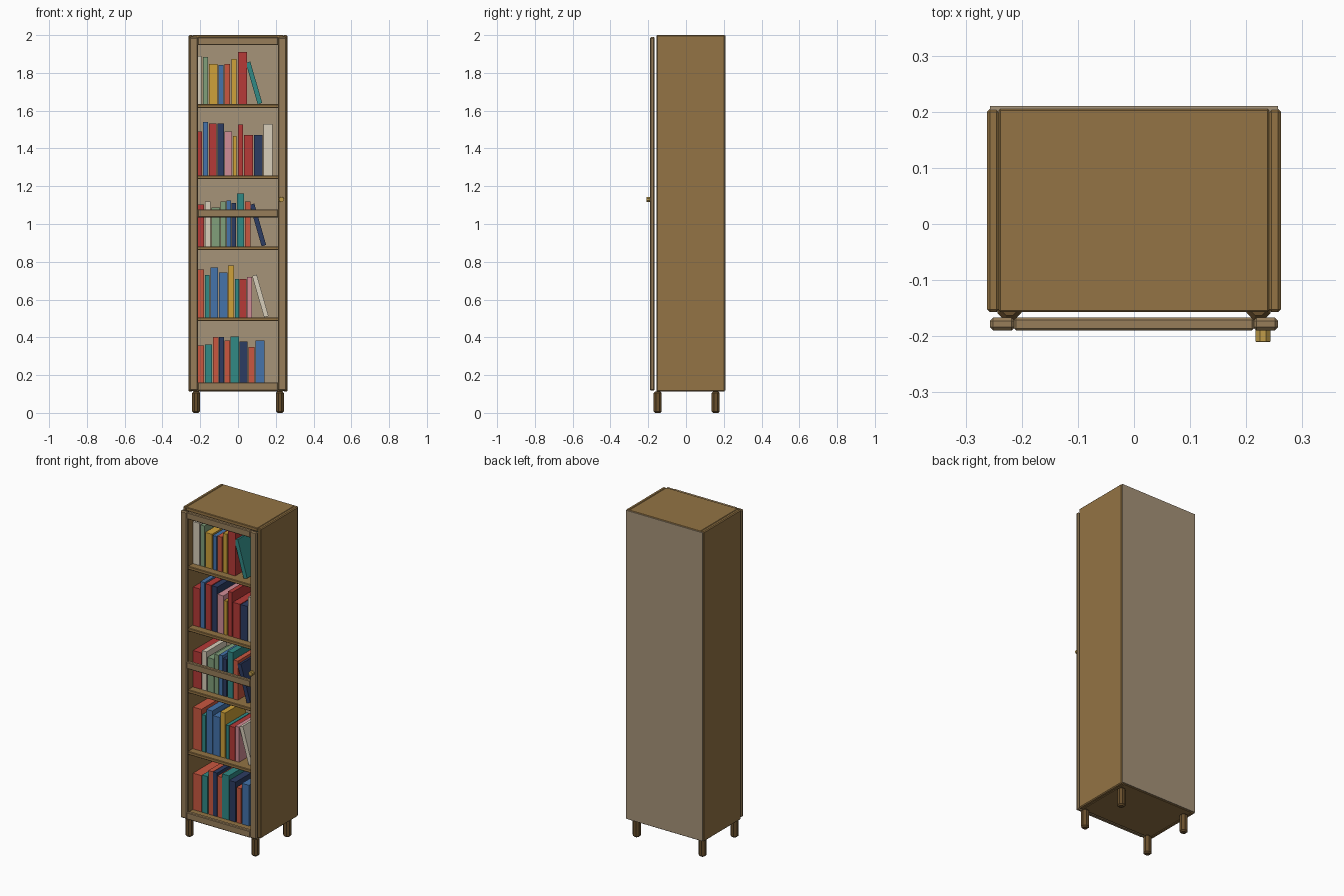
import bpy
from math import radians, pi
from mathutils import Matrix

if "Cube" in bpy.data.objects:
    bpy.data.objects.remove(bpy.data.objects["Cube"])


def mat(name, r, g, b):
    """Material from 0-255 display colour."""
    m = bpy.data.materials.new(name)
    m.diffuse_color = tuple((c / 255) ** 2.2 for c in (r, g, b)) + (1,)
    m.use_nodes = True
    m.node_tree.nodes["Principled BSDF"].inputs["Base Color"].default_value = m.diffuse_color
    return m


WOOD = mat("wood", 146, 115, 70)
DOOR = mat("door_wood", 150, 125, 90)
BACK = mat("back_board", 165, 146, 120)
DARK = mat("leg_wood", 104, 80, 48)
BRASS = mat("brass", 190, 155, 75)
BOOK = {k: mat(n, *c) for k, n, c in [
    ("r", "red", (180, 60, 58)), ("o", "orange", (200, 88, 66)),
    ("y", "yellow", (205, 160, 60)), ("b", "blue", (70, 115, 170)),
    ("n", "navy", (48, 62, 98)), ("t", "teal", (52, 136, 132)),
    ("g", "green", (128, 158, 122)), ("p", "pink", (208, 140, 150)),
    ("w", "cream", (215, 205, 185))]}


def bevel(ob, width):
    m = ob.modifiers.new("edge", 'BEVEL')
    m.width, m.segments = width, 1
    m.limit_method = 'ANGLE'
    m.angle_limit = radians(50)


def box(name, x, y, z, material, edge=0.0):
    """Box from (min, max) ranges."""
    bpy.ops.mesh.primitive_cube_add(size=1)
    ob = bpy.context.object
    ob.name = name
    ob.data.transform(
        Matrix.Translation([(a + b) / 2 for a, b in (x, y, z)])
        @ Matrix.Diagonal([b - a for a, b in (x, y, z)] + [1]))
    ob.data.materials.append(material)
    if edge:
        bevel(ob, edge)
    return ob


def cylinder(name, r, depth, loc, material, edge, rot=(0, 0, 0), sides=8):
    bpy.ops.mesh.primitive_cylinder_add(vertices=sides, radius=r, depth=depth,
                                        location=loc, rotation=rot)
    ob = bpy.context.object
    ob.name = name
    ob.data.transform(Matrix.Rotation(pi / sides, 4, 'Z'))
    ob.data.materials.append(material)
    bevel(ob, edge)


# Carcass
Y = (-0.157, 0.205)
for s, side in ((-1, "left"), (1, "right")):
    box(side + "_side", sorted((s * 0.24, s * 0.262)), Y, (0.113, 2.0), WOOD, 0.005)
box("top_board", (-0.241, 0.241), Y, (1.978, 2.0), WOOD, 0.003)
box("bottom_board", (-0.241, 0.241), Y, (0.113, 0.135), WOOD, 0.003)
box("back_panel", (-0.257, 0.257), (0.199, 0.21), (0.118, 1.997), BACK)

# Shelves
for i in range(1, 5):
    z = 0.12 + 0.376 * i
    box(f"shelf_{i}", (-0.241, 0.241), (-0.14, 0.2), (z - 0.01, z + 0.01), WOOD, 0.003)

# Door frame and knob
D = (-0.19, -0.167)
for s, side in ((-1, "left"), (1, "right")):
    box(f"door_{side}_stile", sorted((s * 0.212, s * 0.257)), D, (0.118, 1.989), DOOR, 0.006)
for name, z in (("top", (1.947, 1.989)), ("middle", (1.035, 1.077)), ("bottom", (0.118, 0.161))):
    box(f"door_{name}_rail", (-0.214, 0.214), D, z, DOOR, 0.004)
cylinder("door_knob", 0.0145, 0.022, (0.23, -0.199, 1.13), BRASS, 0.001, (pi / 2, 0, 0))

# Legs
for x in (-0.222, 0.222):
    for y, name in ((-0.15, "front"), (0.157, "back")):
        side = "left" if x < 0 else "right"
        cylinder(f"{name}_{side}_leg", 0.023, 0.113, (x, y, 0.0565), DARK, 0.008)

# Books per shelf, bottom up: colour, left x, right x, height (thousandths)
ROWS = [
    "o -236 -180 222, t -175 -138 227, o -133 -103 266, n -101 -74 266, o -72 -42 248,"
    "t -40 5 270, n 8 50 243, o 56 87 214, b 93 140 248",
    "o -236 -180 254, t -175 -151 224, b -146 -106 264, b -101 -56 238, y -53 -21 274,"
    "t -16 5 204, r 8 45 204, p 48 74 214",
    "r -236 -180 222, w -175 -146 238, g -140 -95 206, g -93 -64 238, b -61 -37 243,"
    "n -34 -11 228, t -5 32 280, o 37 66 238",
    "r -236 -191 233, b -186 -159 281, r -154 -114 275, n -109 -74 275, p -72 -32 233,"
    "y -27 -8 207, r 0 27 270, r 32 80 212, n 85 130 212, w 135 183 272",
    "w -236 -193 256, g -186 -159 249, y -154 -109 212, b -103 -77 207, o -72 -42 212,"
    "y -34 -8 239, r 0 48 276",
]
LEANING = {1: ("w", 0.138), 2: ("n", 0.125), 4: ("t", 0.104)}
FRONT = -0.095
for i, row in enumerate(ROWS):
    base = 0.135 if i == 0 else 0.13 + 0.376 * i
    for j, item in enumerate(row.split(",")):
        c, a, b, h = item.split()
        a, b, h = int(a) / 1000, int(b) / 1000, int(h) / 1000
        box(f"book_{i + 1}_{j + 1}", (a, b), (FRONT, FRONT + 0.2), (base, base + h), BOOK[c])
    # Book tilted against its neighbours
    if i in LEANING:
        c, x = LEANING[i]
        ob = box(f"leaning_book_{i + 1}", (0, 0.025), (FRONT, FRONT + 0.2), (0, 0.228), BOOK[c])
        ob.rotation_euler.y = radians(-16)
        ob.location = (x, 0, base)
